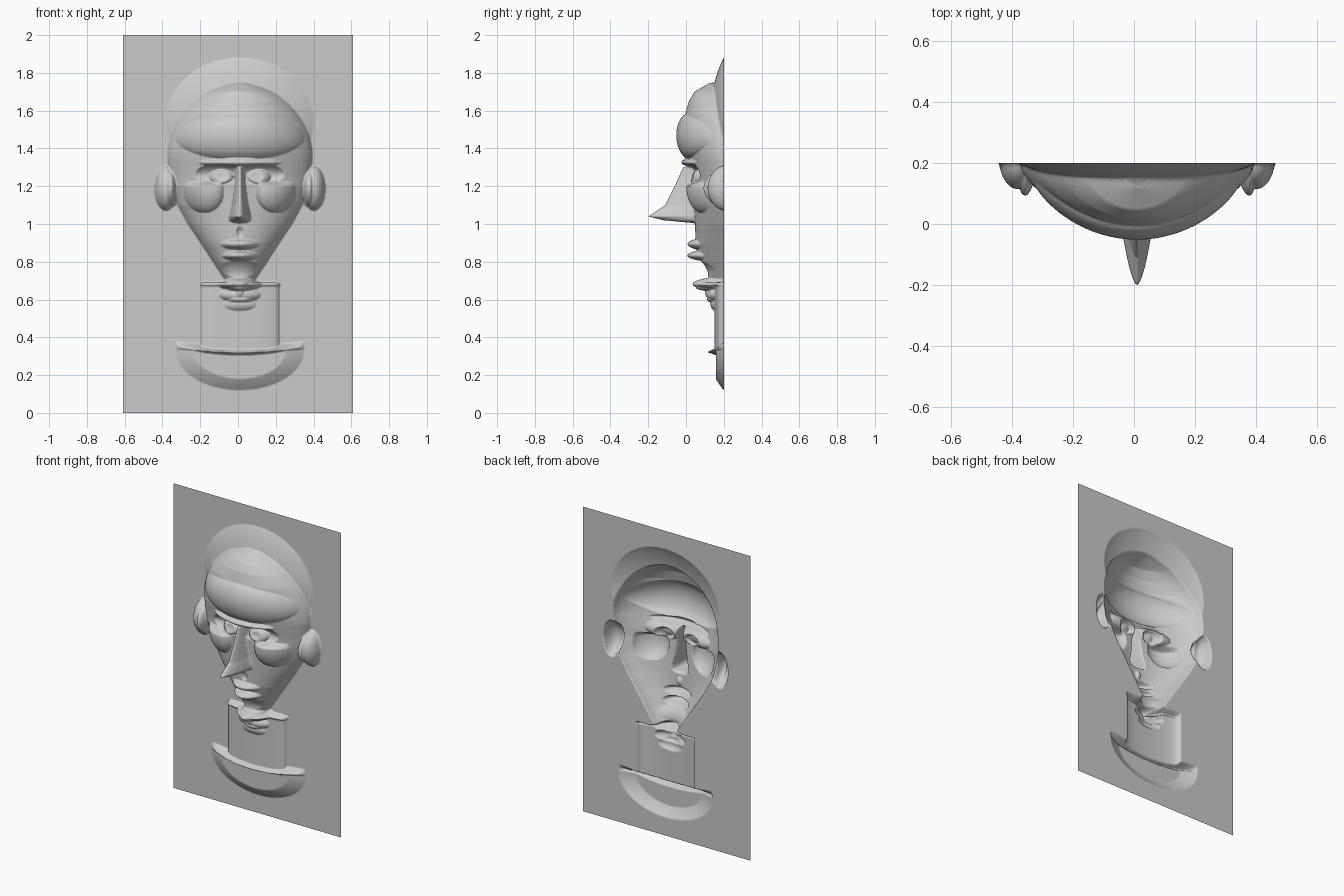
import bpy, bmesh, math

cube = bpy.data.objects.get("Cube")
if cube:
    bpy.data.objects.remove(cube)

WIDTH, HEIGHT, BACK, MIDDLE = 1.22, 2.0, 0.2, 0.01


def along(points, t):
    """Straight interpolation through (position, value) pairs."""
    if t <= points[0][0]:
        return points[0][1]
    for (a, va), (b, vb) in zip(points, points[1:]):
        if t <= b:
            return va + (vb - va) * (t - a) / (b - a)
    return points[-1][1]


def dome(x, z, cx, cz, rx, rz, power=0.5):
    """Rounded bump of height one on an elliptical footprint."""
    q = ((x - cx) / rx) ** 2 + ((z - cz) / rz) ** 2
    return (1 - q) ** power if q < 1 else 0.0


JAW_WIDTH = [(0.58, 0.0), (0.66, 0.055), (0.72, 0.09), (0.85, 0.175),
             (1.0, 0.275), (1.1, 0.33), (1.2, 0.366), (1.35, 0.385)]
FACE_DEPTH = [(0.58, 0.04), (0.66, 0.07), (0.72, 0.085), (0.8, 0.125), (0.9, 0.148),
              (1.1, 0.16), (1.25, 0.17), (1.38, 0.195), (1.58, 0.205),
              (1.65, 0.185), (1.7, 0.155), (1.75, 0.07)]
NOSE_DEPTH = [(0.995, 0.0), (1.005, 0.16), (1.02, 0.32), (1.04, 0.4), (1.06, 0.37),
              (1.1, 0.31), (1.2, 0.26), (1.3, 0.215), (1.33, 0.0)]
NOSE_WIDTH = [(1.0, 0.085), (1.1, 0.07), (1.3, 0.045)]


def face(x, z):
    if z < 1.35:
        w = along(JAW_WIDTH, z)
    else:
        w = 0.385 * math.sqrt(max(0, 1 - ((z - 1.35) / 0.4) ** 2))
    if abs(x) >= w:
        return 0.0
    return along(FACE_DEPTH, z) * (1 - (x / w) ** 2) ** 0.62


def hair(x, z):
    return 0.075 * dome(x, z, 0, 1.54, 0.39, 0.34, 0.9) if z > 1.36 else 0.0


def neck(x, z):
    if abs(x) > 0.21 or not 0.33 < z < 0.69:
        return 0.0
    rim = 0.012 * max(0, 1 - abs(z - 0.68) / 0.012)
    return 0.05 * (1 - (x / 0.21) ** 2) ** 0.3 + rim


def shoulders(x, z):
    h = 0.0
    if z < 0.335:
        h = min(0.042, 0.085 * dome(x, z, 0, 0.33, 0.34, 0.21, 1.0))
    ridge_z = 0.322 + 0.25 * x * x
    if abs(x) < 0.34:
        peak = 0.09 * (1 - (x / 0.34) ** 2) ** 0.7
        h = max(h, peak * max(0, 1 - abs(z - ridge_z) / 0.03))
    return h


def features(x, z):
    side = abs(x)
    h = 0.052 * dome(x, z, 0, 1.46, 0.34, 0.12, 0.7)              # forehead
    h += 0.04 * dome(x, z, 0, 1.325, 0.22, 0.022, 0.7)            # brow
    h -= 0.045 * dome(side, z, 0.11, 1.265, 0.125, 0.055, 0.8)    # eye sockets
    h += 0.05 * dome(side, z, 0.1, 1.25, 0.065, 0.038, 0.6)       # eyeballs
    h -= 0.012 * dome(side, z, 0.092, 1.252, 0.03, 0.026, 0.8)    # irises
    if z < 1.225:
        top = min(1, (1.225 - z) / 0.025)
        h += 0.055 * top * dome(side, z, 0.19, 1.17, 0.105, 0.11, 0.6)  # cheeks
    h -= 0.015 * dome(x, z, 0, 0.955, 0.02, 0.03, 0.8)            # groove above lip
    h += 0.045 * dome(x, z, 0, 0.892, 0.1, 0.028, 0.8)            # upper lip
    h += 0.06 * dome(x, z, 0, 0.832, 0.095, 0.026, 0.8)           # lower lip
    h -= 0.015 * dome(x, z, 0, 0.765, 0.1, 0.045, 0.8)            # dip under lip
    h += 0.09 * dome(x, z, 0, 0.68, 0.115, 0.035, 0.9)            # chin
    h += 0.04 * dome(x, z, 0, 0.625, 0.11, 0.04, 0.7)             # under chin
    h += 0.02 * dome(x, z, 0, 0.575, 0.085, 0.035, 0.8)           # throat
    return h


def nose(x, z):
    w = along(NOSE_WIDTH, z)
    if abs(x) > w:
        return 0.0
    return along(NOSE_DEPTH, z) * (1 - (abs(x) / w) ** 1.7)


def ears(x, z):
    side = abs(x)
    outer = 0.085 * dome(side, z, 0.392, 1.19, 0.06, 0.118, 0.6)
    inner = 0.035 * dome(side, z, 0.355, 1.19, 0.03, 0.1, 0.7)
    return outer + inner


def relief(x, z):
    x -= MIDDLE
    base = max(face(x, z), hair(x, z), neck(x, z), shoulders(x, z), ears(x, z))
    return max(base + features(x, z), nose(x, z), 0.0)


# One open sheet, pushed forward into the portrait
bm = bmesh.new()
bmesh.ops.create_grid(bm, x_segments=244, y_segments=400, size=1)
for v in bm.verts:
    x = v.co.x * WIDTH / 2
    z = (v.co.y + 1) * HEIGHT / 2
    v.co = (x, BACK - relief(x, z), z)
mesh = bpy.data.meshes.new("portrait_relief")
bm.to_mesh(mesh)
bm.free()
sheet = bpy.data.objects.new("portrait_relief", mesh)
bpy.context.collection.objects.link(sheet)

# Plain grey finish
grey = bpy.data.materials.new("plain_grey")
grey.use_nodes = True
colour = (0.6, 0.6, 0.6, 1)
grey.diffuse_color = colour
grey.node_tree.nodes["Principled BSDF"].inputs["Base Color"].default_value = colour
mesh.materials.append(grey)
mesh.shade_smooth()
